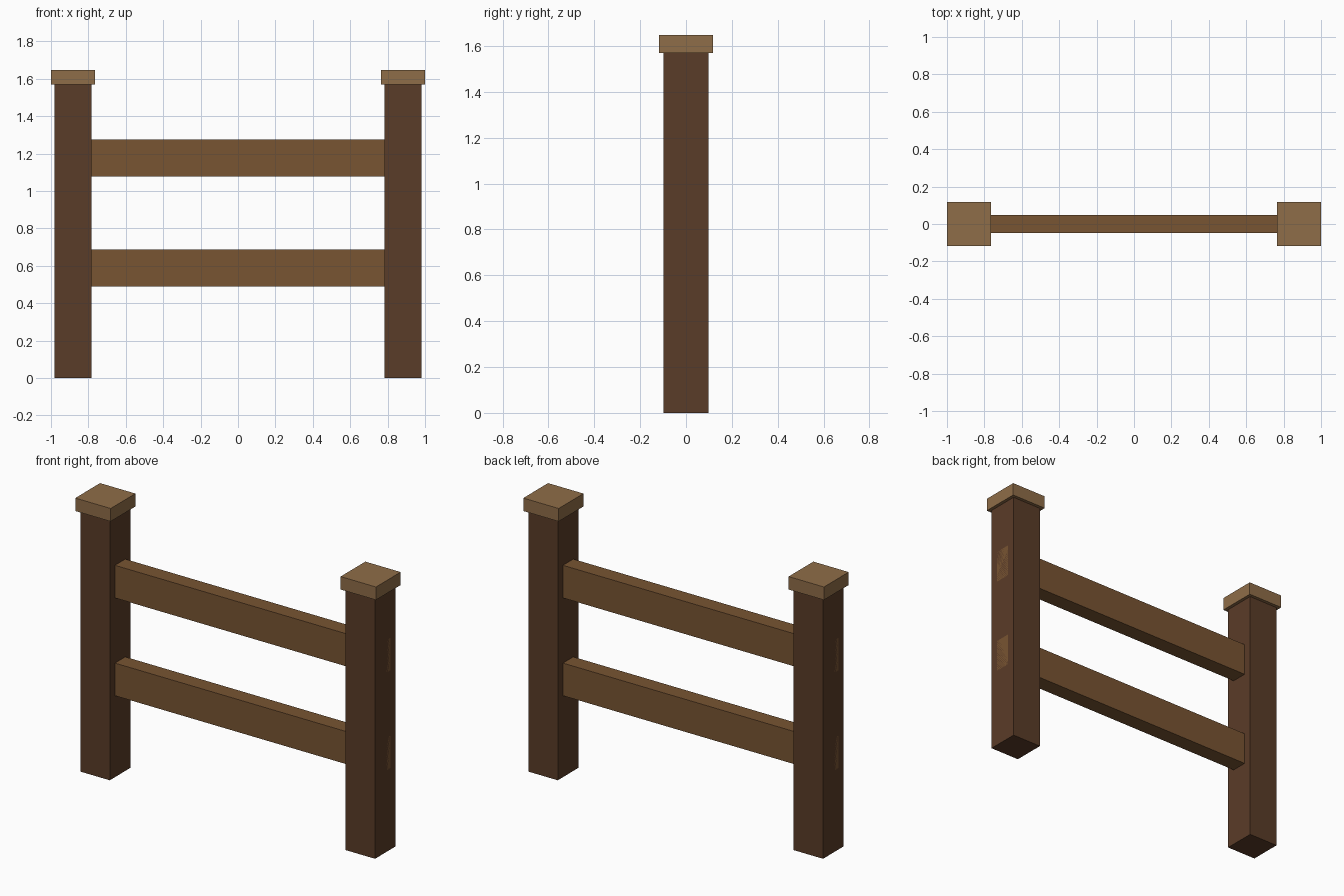
import bpy

if "Cube" in bpy.data.objects:
    bpy.data.objects.remove(bpy.data.objects["Cube"])


def material(name, color):
    mat = bpy.data.materials.new(name)
    mat.diffuse_color = (*color, 1)
    mat.use_nodes = True
    mat.node_tree.nodes["Principled BSDF"].inputs["Base Color"].default_value = mat.diffuse_color
    return mat


def box(name, x, z0, size, mat):
    """Box standing on height z0, centred on y = 0."""
    bpy.ops.mesh.primitive_cube_add(size=1, location=(x, 0, z0 + size[2] / 2))
    obj = bpy.context.object
    obj.name = name
    obj.scale = size
    bpy.ops.object.transform_apply(location=False, rotation=False, scale=True)
    obj.data.materials.append(mat)
    return obj


post_wood = material("dark_wood", (0.102, 0.045, 0.021))
rail_wood = material("mid_wood", (0.188, 0.089, 0.032))
cap_wood = material("light_wood", (0.275, 0.153, 0.065))

POST_X, POST_W, POST_H = 0.8825, 0.196, 1.569
CAP_W, CAP_H = 0.235, 0.078

# Posts with overhanging caps
for side, sx in (("left", -1), ("right", 1)):
    box(side + "_post", sx * POST_X, 0, (POST_W, POST_W, POST_H), post_wood)
    box(side + "_post_cap", sx * POST_X, POST_H, (CAP_W, CAP_W, CAP_H), cap_wood)

# Rails run through the posts to their outer faces
for name, z in (("lower_rail", 0.49), ("upper_rail", 1.078)):
    box(name, 0, z, (2 * POST_X + POST_W, 0.098, 0.196), rail_wood)
